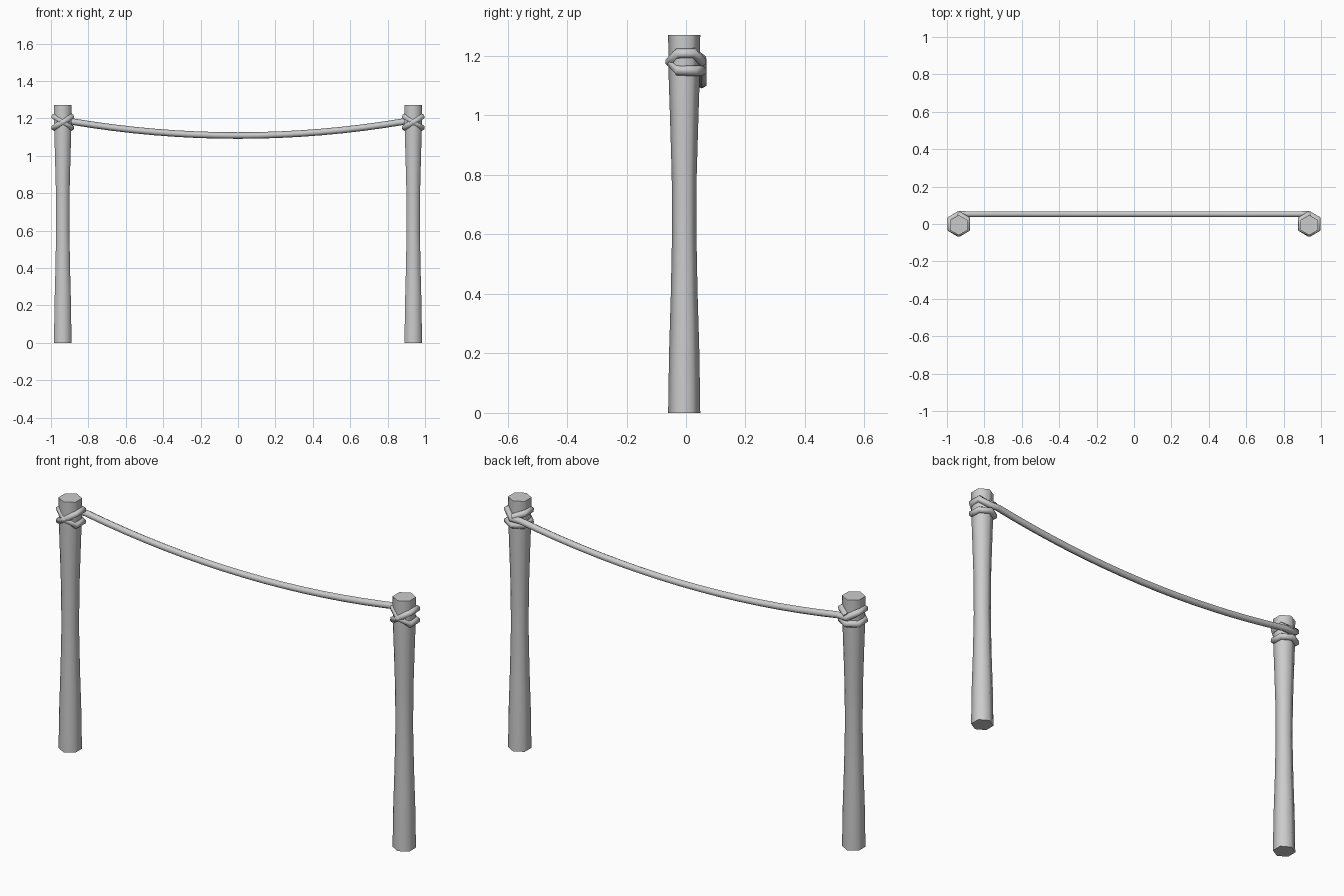
import bpy, bmesh, math
from mathutils import Vector

if "Cube" in bpy.data.objects:
    bpy.data.objects.remove(bpy.data.objects["Cube"], do_unlink=True)

grey = bpy.data.materials.new("plain grey")
grey.use_nodes = True
grey.diffuse_color = (0.6, 0.6, 0.6, 1)
grey.node_tree.nodes["Principled BSDF"].inputs["Base Color"].default_value = grey.diffuse_color

SIDES = 6
POST_X = 0.937


def loft(name, rings):
    """Skin a list of vertex rings, cap both ends and smooth all but the cap edges."""
    bm = bmesh.new()
    loops = [[bm.verts.new(p) for p in ring] for ring in rings]
    for a, b in zip(loops, loops[1:]):
        for i in range(SIDES):
            j = (i + 1) % SIDES
            bm.faces.new((a[i], a[j], b[j], b[i]))
    bm.faces.new(loops[0])
    bm.faces.new(loops[-1])
    bmesh.ops.recalc_face_normals(bm, faces=bm.faces)
    mesh = bpy.data.meshes.new(name)
    bm.to_mesh(mesh)
    bm.free()
    mesh.materials.append(grey)
    obj = bpy.data.objects.new(name, mesh)
    bpy.context.collection.objects.link(obj)
    bpy.ops.object.select_all(action='DESELECT')
    obj.select_set(True)
    bpy.context.view_layer.objects.active = obj
    bpy.ops.object.shade_smooth_by_angle(angle=math.radians(70))
    return obj


def tube(name, path, radius):
    """Sweep a hexagonal section along a path, keeping it upright."""
    rings = []
    for k, p in enumerate(path):
        along = (path[min(k + 1, len(path) - 1)] - path[max(k - 1, 0)]).normalized()
        side = along.cross(Vector((0, 0, 1))).normalized()
        up = side.cross(along)
        angles = [math.tau * (i + 0.5) / SIDES for i in range(SIDES)]
        rings.append([p + radius * (math.cos(a) * side + math.sin(a) * up) for a in angles])
    return loft(name, rings)


# Waisted hexagonal posts
profile = [(0, 0.054), (0.2, 0.051), (0.4, 0.045), (0.6, 0.041),
           (0.8, 0.042), (1.0, 0.048), (1.12, 0.052), (1.27, 0.054)]
for name, sign in (("left_post", 1), ("right_post", -1)):
    rings = []
    for z, r in profile:
        angles = [math.tau * (i + 0.5) / SIDES for i in range(SIDES)]
        rings.append([Vector((sign * POST_X + r * math.sin(a + math.pi / SIDES),
                              -0.006 + r * math.cos(a + math.pi / SIDES), z)) for a in angles])
    # Turn the section so that its points face front and back
    for ring, (z, r) in zip(rings, profile):
        for i, v in enumerate(ring):
            a = math.tau * i / SIDES
            v.x, v.y = sign * POST_X + r * math.sin(a), -0.006 + r * math.cos(a)
    loft(name, rings)

# One rope: two crossing turns round each post, then a sagging span
# Heights at each corner of the turn: back, outer pair, front, inner pair
HIGH, MID, LOW = 1.21, 1.18, 1.15
turns = [MID, HIGH, HIGH, MID, LOW, LOW, LOW, LOW, LOW, MID, HIGH, HIGH, MID + 0.01]
wrap = []
for k, z in enumerate(turns):
    a = math.tau * k / SIDES
    wrap.append(Vector((POST_X + 0.053 * math.sin(a), 0.053 * math.cos(a), z)))
span = []
for k in range(17):
    x = 0.89 * (1 - k / 8)
    span.append(Vector((x, 0.053, 1.108 + 0.075 * (x / 0.89) ** 2)))
mirrored = [Vector((-p.x, p.y, p.z)) for p in wrap]
# The span leaves each wrap from the back corner of its first turn
tube("rope", wrap[::-1] + span + mirrored, 0.0175)
